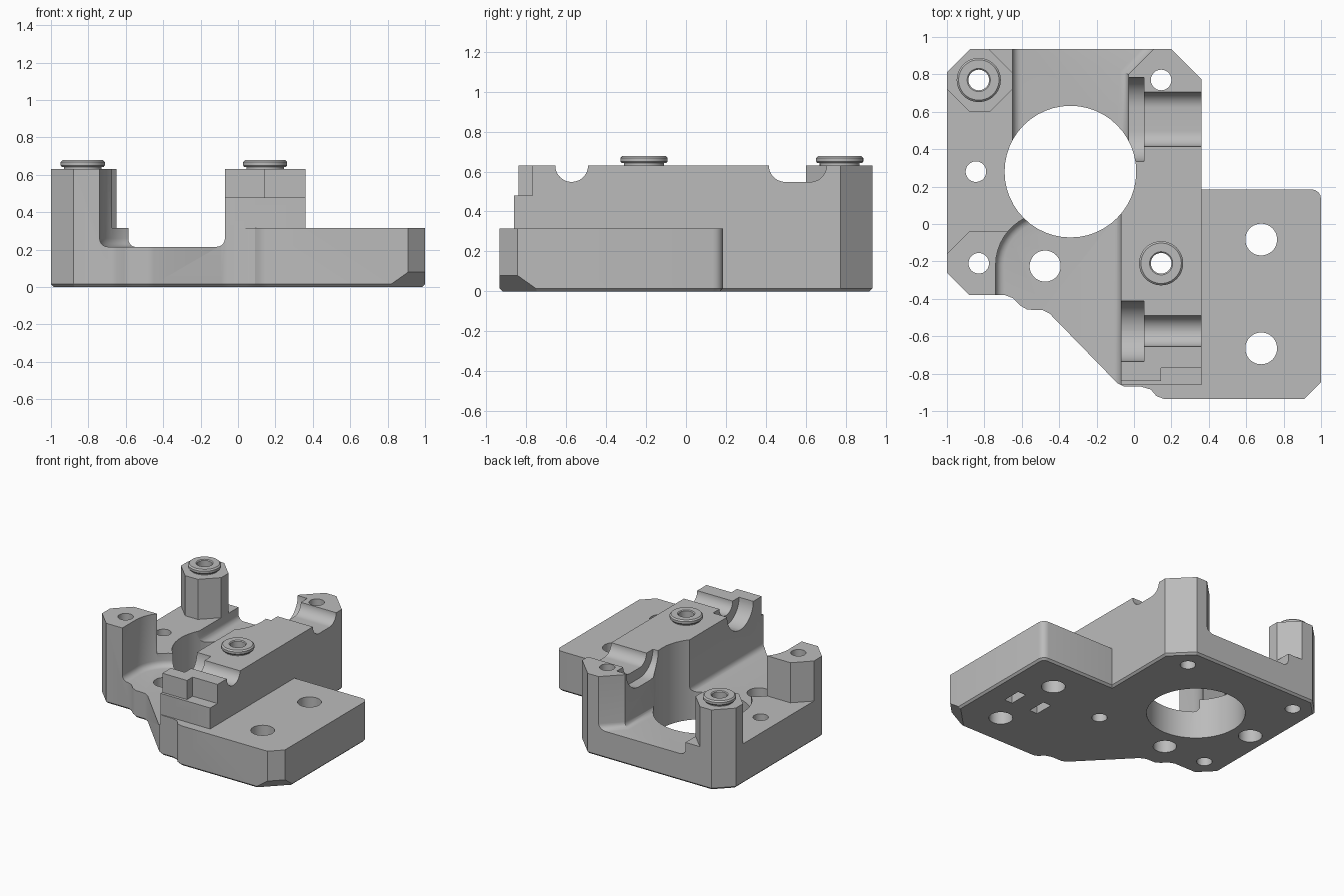
import bpy, bmesh, math
from mathutils import Vector, Matrix

if "Cube" in bpy.data.objects:
    bpy.data.objects.remove(bpy.data.objects["Cube"])

grey = bpy.data.materials.new("plain_grey")
grey.use_nodes = True
COLOUR = (0.5, 0.5, 0.5, 1)
grey.diffuse_color = COLOUR
grey.node_tree.nodes["Principled BSDF"].inputs["Base Color"].default_value = COLOUR

TOP, PLATE, FLOOR = 0.63, 0.315, 0.215


def to_object(bm, name):
    bmesh.ops.recalc_face_normals(bm, faces=bm.faces)
    mesh = bpy.data.meshes.new(name)
    bm.to_mesh(mesh)
    bm.free()
    mesh.materials.append(grey)
    obj = bpy.data.objects.new(name, mesh)
    bpy.context.collection.objects.link(obj)
    return obj


def prism(name, points, low, high, bevel=0, segments=1, along_x=False):
    """Extrude an outline up z (or along x) with an optional bevel round its low end."""
    bm = bmesh.new()
    if along_x:
        verts = [bm.verts.new((low, a, b)) for a, b in points]
        shift = Vector((high - low, 0, 0))
    else:
        verts = [bm.verts.new((a, b, low)) for a, b in points]
        shift = Vector((0, 0, high - low))
    base = bm.faces.new(verts)
    new = bmesh.ops.extrude_face_region(bm, geom=[base], use_keep_orig=True)["geom"]
    bmesh.ops.translate(bm, vec=shift, verts=[v for v in new if isinstance(v, bmesh.types.BMVert)])
    bmesh.ops.recalc_face_normals(bm, faces=bm.faces)
    if bevel:
        bmesh.ops.bevel(bm, geom=list(base.edges), offset=bevel, segments=segments,
                        profile=0.5, affect='EDGES')
    return to_object(bm, name)


def box(x0, x1, y0, y1, z0, z1):
    return prism("cutter", [(x0, y0), (x1, y0), (x1, y1), (x0, y1)], z0, z1)


def arc(cx, cy, r, start, end, steps):
    angles = [math.radians(start + (end - start) * i / steps) for i in range(steps + 1)]
    return [(cx + r * math.cos(a), cy + r * math.sin(a)) for a in angles]


def cylinder(x, y, r, z0=-0.2, z1=1.0):
    return prism("cutter", arc(x, y, r, 0, 352.5, 47), z0, z1)


def groove(y0, y1, r, x0, x1):
    profile = [(y0, 0.8)] + arc(y0 + r, TOP, r, 180, 270, 12)
    profile += arc(y1 - r - 0.0005, TOP, r, 270, 360, 12) + [(y1, 0.8)]
    return prism("cutter", profile, x0, x1, along_x=True)


def cut(target, cutter):
    mod = target.modifiers.new("cut", 'BOOLEAN')
    mod.operation, mod.solver, mod.object = 'DIFFERENCE', 'EXACT', cutter
    bpy.context.view_layer.objects.active = target
    bpy.ops.object.modifier_apply(modifier=mod.name)
    bpy.data.objects.remove(cutter)


def smooth(obj):
    bpy.ops.object.select_all(action='DESELECT')
    obj.select_set(True)
    bpy.context.view_layer.objects.active = obj
    bpy.ops.object.shade_smooth_by_angle(angle=math.radians(30))


# Main body blank with a chamfered underside
outline = [(-1, 0.81), (-1, -0.26), (-0.88, -0.38), (-0.69, -0.38), (-0.65, -0.395),
           (-0.61, -0.435), (-0.57, -0.458), (-0.49, -0.46), (-0.45, -0.48),
           (-0.09, -0.85), (-0.05, -0.87), (0.04, -0.87), (0.09, -0.885),
           (0.12, -0.92), (0.16, -0.935), (0.91, -0.935), (1, -0.845)]
outline += arc(0.95, 0.135, 0.05, 0, 90, 4)
outline += [(0.36, 0.185), (0.36, 0.775), (0.2, 0.935), (-0.875, 0.935)]
body = prism("mount_body", outline, 0, TOP, bevel=0.015)

# Low plate on the left side, and the stepped front end of the tall block
cut(body, box(0.361, 1.3, -1.3, 0.3, PLATE, 1))
cut(body, box(-0.3, 1.3, -1.3, -0.862, PLATE, 1))
cut(body, box(-0.3, 1.3, -1.3, -0.84, 0.48, 1))
cut(body, box(0.145, 1.3, -1.3, -0.77, 0.48, 1))

# Shelf that leaves the two chamfered corner posts standing
cut(body, prism("cutter", [(-1.1, -0.26), (-0.88, -0.04), (-0.4, -0.04), (-0.4, 1.04),
                           (-0.88, 1.04), (-0.65, 0.81), (-0.65, 0.72), (-0.77, 0.6),
                           (-0.88, 0.6), (-1.1, 0.82)], PLATE, 1))

# Sunken floor between posts and block, with a filleted edge
floor = arc(-0.46, -0.22, 0.28, 115, 180, 8)
floor += [(-0.74, -1.1), (-0.07, -1.1), (-0.07, 0.3), (-0.03, 0.3), (-0.03, 0.8),
          (0.21, 1.04), (-0.65, 1.04), (-0.65, 0.3), (-0.45, 0.3), (-0.45, 0.1)]
cut(body, prism("cutter", floor, FLOOR, 1, bevel=0.045, segments=5))

# Large round opening and the screw holes
cut(body, cylinder(-0.34, 0.28, 0.352))
for x, y, r in [(-0.83, 0.77, 0.055), (0.145, 0.77, 0.055), (-0.845, 0.28, 0.055),
                (-0.83, -0.21, 0.055), (0.145, -0.21, 0.055), (-0.475, -0.225, 0.083),
                (0.68, -0.083, 0.085), (0.68, -0.665, 0.085)]:
    cut(body, cylinder(x, y, r))
cut(body, cylinder(-0.845, 0.28, 0.085, z1=0.12))

# Rod grooves with wider seats across the top of the block
for y0, y1 in [(-0.655, -0.49), (0.415, 0.705)]:
    cut(body, groove(y0, y1, 0.082, 0, 0.6))
    cut(body, groove(y0 - 0.08, y1 + 0.08, 0.162, -0.2, 0.053))

# Tie slots in the underside
for x in (0.557, 0.79):
    cut(body, box(x - 0.035, x + 0.035, -0.45, -0.3, -0.1, 0.1))

# Deep chamfer under the front left corner
normal = Vector((1, -1, -math.sqrt(2))).normalized()
bm = bmesh.new()
bmesh.ops.create_cube(bm, size=0.6)
turn = normal.to_track_quat('Z', 'Y').to_matrix().to_4x4()
place = Matrix.Translation(Vector((0.955, -0.89, 0.08)) + normal * 0.3)
bmesh.ops.transform(bm, matrix=place @ turn, verts=bm.verts)
cut(body, to_object(bm, "cutter"))
smooth(body)

# Waisted bushings standing on the post and the block
ring = [(0.055, 0.6), (0.1, 0.6), (0.1, 0.642), (0.112, 0.642), (0.118, 0.65),
        (0.118, 0.668), (0.108, 0.678), (0.062, 0.678), (0.055, 0.672)]
for name, x, y in [("rear_bushing", -0.83, 0.77), ("block_bushing", 0.145, -0.21)]:
    bm = bmesh.new()
    verts = [bm.verts.new((r, 0, z)) for r, z in ring]
    edges = [bm.edges.new((verts[i - 1], verts[i])) for i in range(len(verts))]
    bmesh.ops.spin(bm, geom=verts + edges, cent=(0, 0, 0), axis=(0, 0, 1),
                   angle=math.tau, steps=48)
    bmesh.ops.remove_doubles(bm, verts=bm.verts, dist=0.0005)
    bmesh.ops.translate(bm, vec=(x, y, 0), verts=bm.verts)
    smooth(to_object(bm, name))
